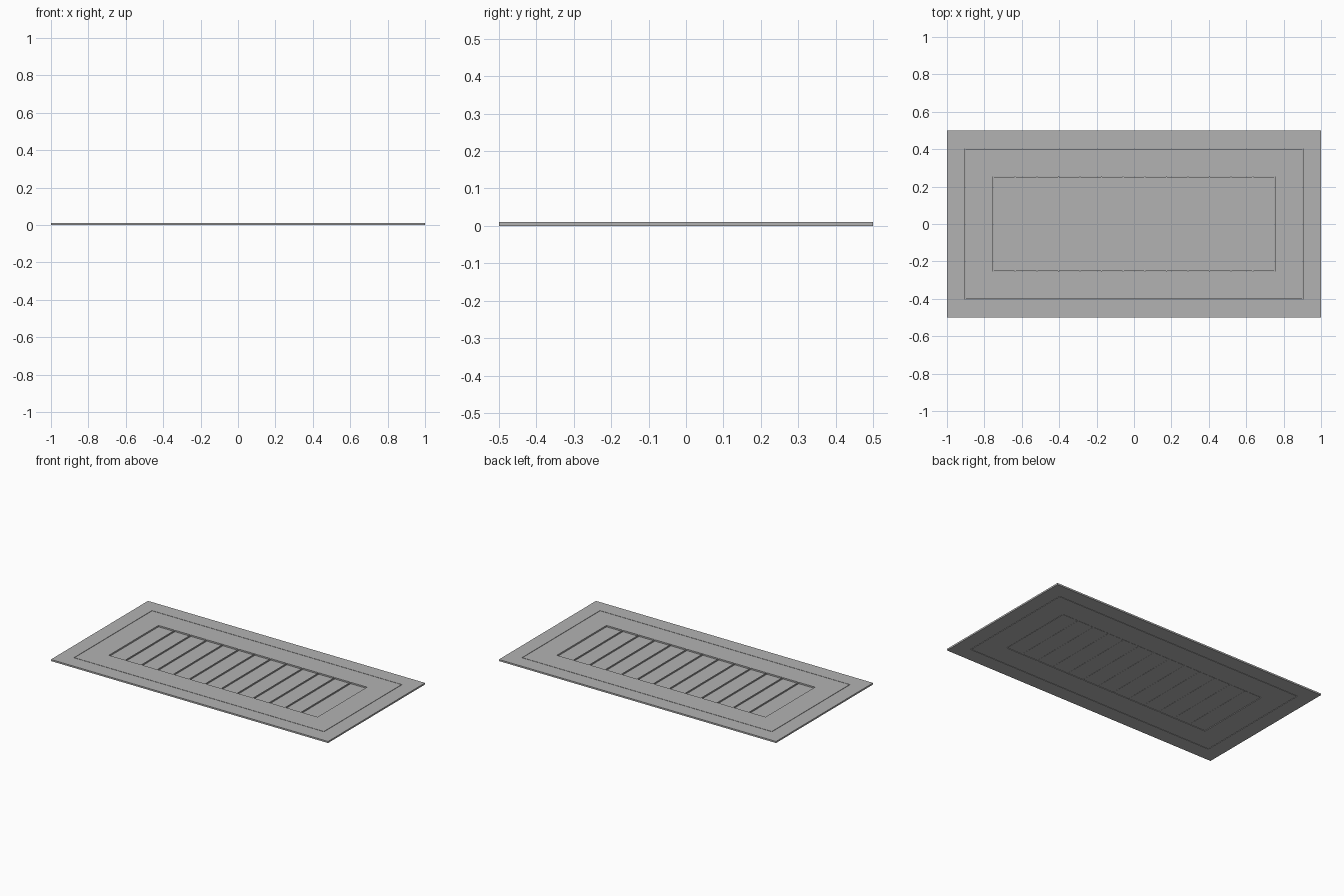
import bpy, bmesh

if "Cube" in bpy.data.objects:
    bpy.data.objects.remove(bpy.data.objects["Cube"])

grey = bpy.data.materials.new("grey_metal")
grey.diffuse_color = (0.45, 0.45, 0.45, 1)
grey.use_nodes = True
grey.node_tree.nodes["Principled BSDF"].inputs["Base Color"].default_value = grey.diffuse_color
H = 0.0105  # plate thickness

def add_box(bm, x0, x1, y0, y1, z0, z1):
    geo = bmesh.ops.create_cube(bm, size=1)
    for v in geo["verts"]:
        v.co.x = x0 + (v.co.x + 0.5) * (x1 - x0)
        v.co.y = y0 + (v.co.y + 0.5) * (y1 - y0)
        v.co.z = z0 + (v.co.z + 0.5) * (z1 - z0)

def finish(name, bm):
    bmesh.ops.recalc_face_normals(bm, faces=bm.faces)
    me = bpy.data.meshes.new(name)
    bm.to_mesh(me)
    bm.free()
    me.materials.append(grey)
    ob = bpy.data.objects.new(name, me)
    bpy.context.collection.objects.link(ob)
    return ob

def ring(name, ox, oy, ix, iy, z0, z1):
    """Flat rectangular frame with a rectangular opening."""
    bm = bmesh.new()
    loops = []
    for hx, hy, z in ((ox, oy, z0), (ox, oy, z1), (ix, iy, z1), (ix, iy, z0)):
        loops.append([bm.verts.new((sx * hx, sy * hy, z))
                      for sx, sy in ((-1, -1), (1, -1), (1, 1), (-1, 1))])
    for a in range(4):
        p, q = loops[a], loops[(a + 1) % 4]
        for i in range(4):
            j = (i + 1) % 4
            bm.faces.new((p[i], p[j], q[j], q[i]))
    return finish(name, bm)

# Outer rim and inner border, parted by a hairline gap
ring("outer_rim", 1.0, 0.5, 0.903, 0.403, 0.0, H)
ring("inner_border", 0.9, 0.4, 0.753, 0.255, 0.0, H)

# Recessed panel closing the opening, with a hairline gap around it
bm = bmesh.new()
add_box(bm, -0.75, 0.75, -0.252, 0.252, 0.001, 0.003)
finish("recessed_panel", bm)

# Row of thin upright fins dividing the opening
bm = bmesh.new()
cells, half = 13, 0.003
for i in range(1, cells):
    x = -0.75 + 1.5 * i / cells
    add_box(bm, x - half, x + half, -0.255, 0.255, 0.0, H)
finish("vent_fins", bm)
